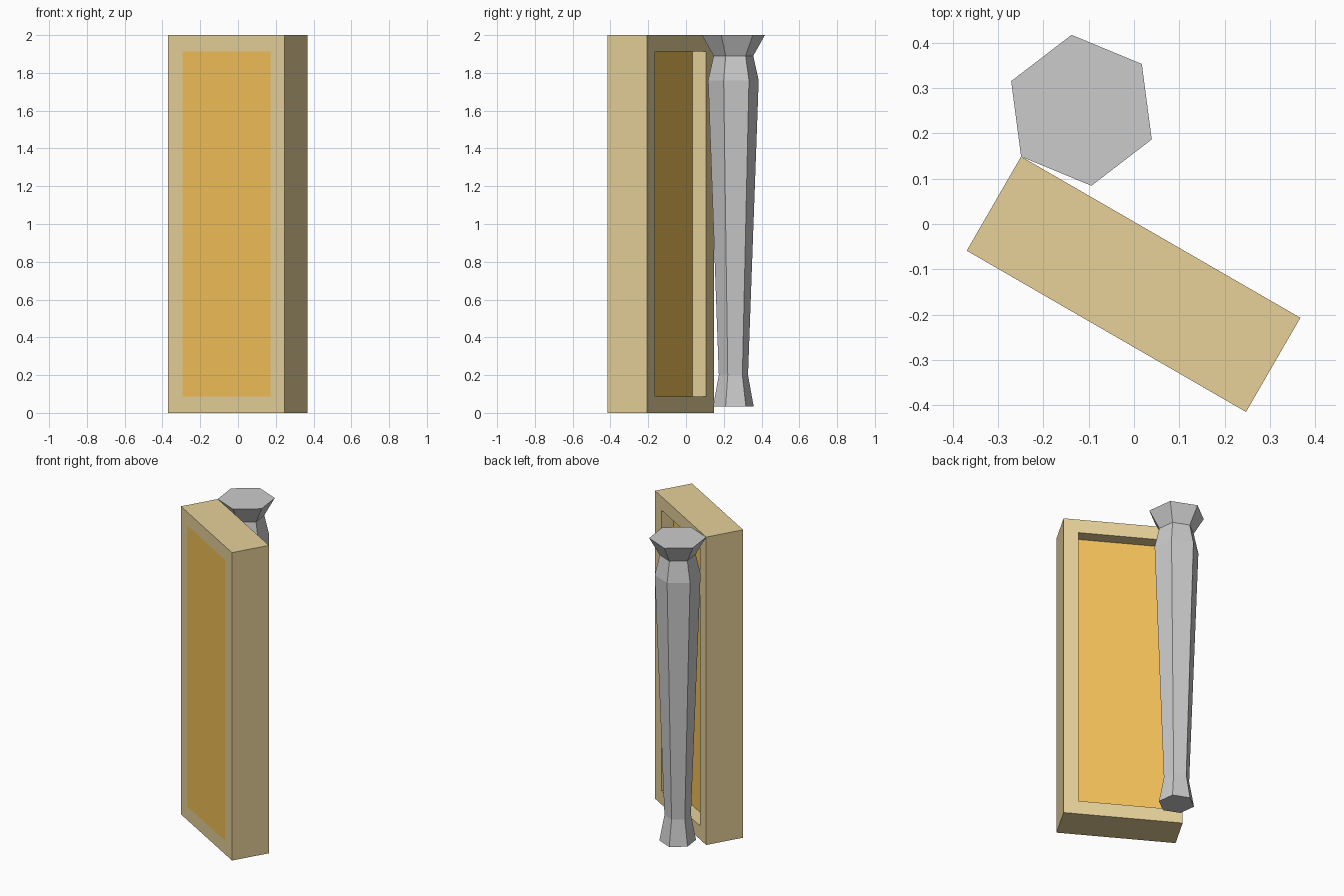
import bpy, bmesh
from math import radians, cos, sin, pi
from mathutils import Matrix, Vector

if "Cube" in bpy.data.objects:
    bpy.data.objects.remove(bpy.data.objects["Cube"])


def add_object(name, bm):
    bmesh.ops.recalc_face_normals(bm, faces=bm.faces)
    mesh = bpy.data.meshes.new(name)
    bm.to_mesh(mesh)
    bm.free()
    obj = bpy.data.objects.new(name, mesh)
    bpy.context.collection.objects.link(obj)
    return obj


def material(name, color):
    mat = bpy.data.materials.new(name)
    mat.diffuse_color = color
    mat.use_nodes = True
    mat.node_tree.nodes["Principled BSDF"].inputs["Base Color"].default_value = mat.diffuse_color
    return mat


# Framed panel: flush coloured inset on the front, recessed on the back
WIDTH, DEPTH, HEIGHT = 0.712, 0.24, 2.0
BORDER, RECESS = 0.088, 0.08
bm = bmesh.new()
bmesh.ops.create_cube(bm, size=1, matrix=Matrix.Diagonal((WIDTH, DEPTH, HEIGHT, 1)))
bm.normal_update()
for side in (-1, 1):
    face = next(f for f in bm.faces if f.normal.y * side > 0.9)
    bmesh.ops.inset_region(bm, faces=[face], thickness=BORDER, use_even_offset=True)
    if side == 1:
        result = bmesh.ops.extrude_discrete_faces(bm, faces=[face])
        face = result["faces"][0]
        bmesh.ops.translate(bm, verts=face.verts, vec=Vector((0, -RECESS, 0)))
    face.material_index = 1
panel = add_object("framed_panel", bm)
panel.location = (-0.001, -0.133, HEIGHT / 2)
panel.rotation_euler.z = radians(-30)
panel.data.materials.append(material("frame_tan", (0.80, 0.64, 0.32, 1)))
panel.data.materials.append(material("inset_orange", (0.90, 0.53, 0.10, 1)))

# Six-sided tapered post, from foot to flared head: (radius, height)
PROFILE = [(0.108, 0.035), (0.078, 0.20), (0.135, 1.76), (0.106, 1.89), (0.168, 2.0)]
SIDES = 6
bm = bmesh.new()
rings = []
for r, z in PROFILE:
    angles = [radians(37.5) + 2 * pi * i / SIDES for i in range(SIDES)]
    rings.append([bm.verts.new((r * cos(a), r * sin(a), z)) for a in angles])
for low, high in zip(rings, rings[1:]):
    for i in range(SIDES):
        j = (i + 1) % SIDES
        bm.faces.new((low[i], low[j], high[j], high[i]))
bm.faces.new(rings[0][::-1])
bm.faces.new(rings[-1])
post = add_object("tapered_post", bm)
post.location = (-0.116, 0.251, 0)
